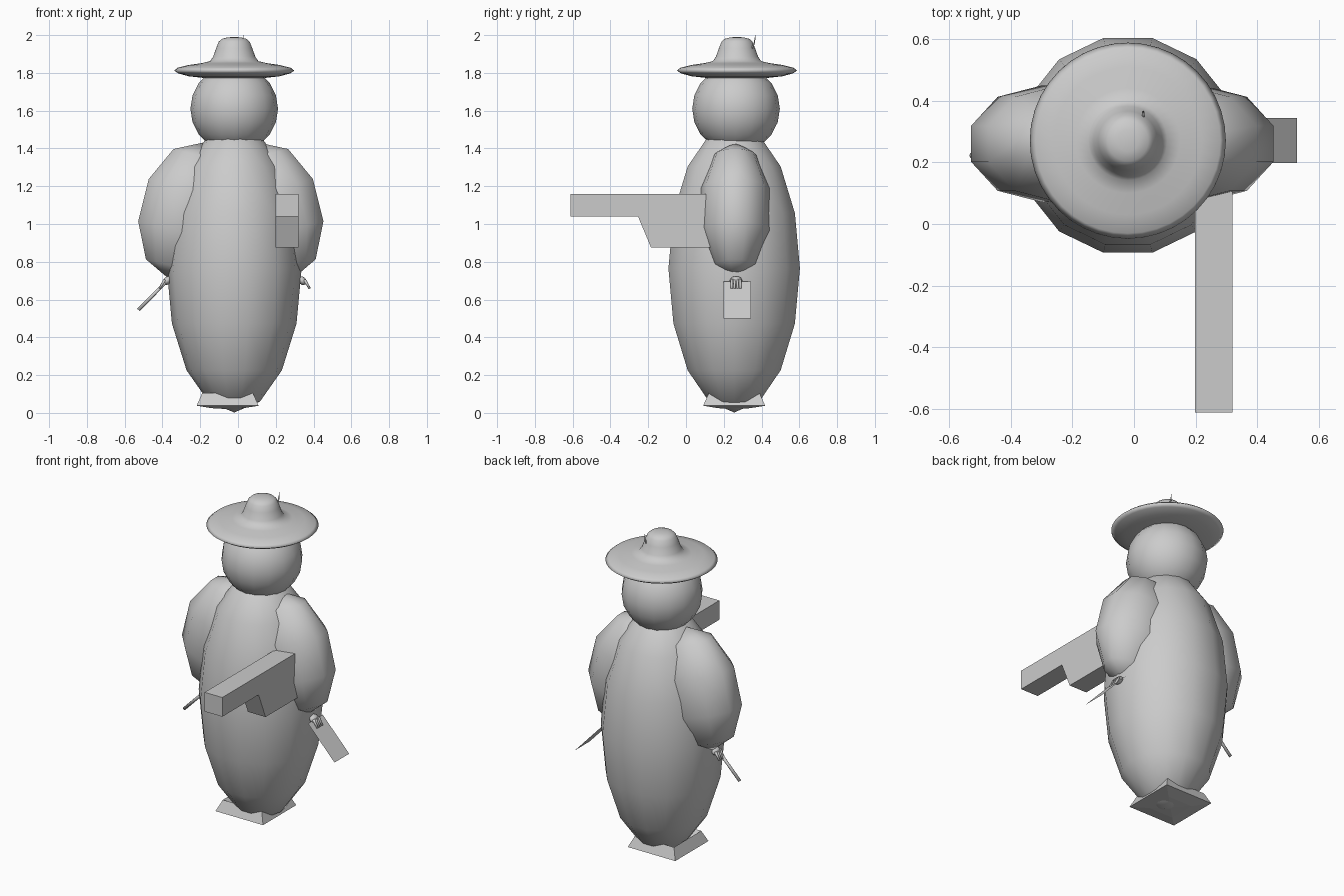
import bpy, bmesh, math
from mathutils import Vector

if "Cube" in bpy.data.objects:
    bpy.data.objects.remove(bpy.data.objects["Cube"])


def finish(name, bm, smooth=True):
    bmesh.ops.recalc_face_normals(bm, faces=bm.faces)
    me = bpy.data.meshes.new(name)
    bm.to_mesh(me)
    bm.free()
    ob = bpy.data.objects.new(name, me)
    bpy.context.collection.objects.link(ob)
    for p in me.polygons:
        p.use_smooth = smooth
    return ob


def ball(name, loc, radii, segs, rings, tilt=0, spin=0):
    bm = bmesh.new()
    bmesh.ops.create_uvsphere(bm, u_segments=segs, v_segments=rings, radius=1)
    for v in bm.verts:
        a, x, y = spin, v.co.x, v.co.y
        v.co = (x * math.cos(a) - y * math.sin(a), x * math.sin(a) + y * math.cos(a), v.co.z)
    bmesh.ops.scale(bm, vec=radii, verts=bm.verts)
    ob = finish(name, bm)
    ob.location = loc
    ob.rotation_euler = (0, tilt, 0)
    return ob


def lathe(name, profile, loc, segs, start=0.0, smooth=True):
    bm = bmesh.new()
    rows = []
    for r, z in profile:
        n = 1 if r == 0 else segs
        rows.append([bm.verts.new((r * math.cos(start + 2 * math.pi * i / segs),
                                   r * math.sin(start + 2 * math.pi * i / segs), z))
                     for i in range(n)])
    for a, b in zip(rows, rows[1:]):
        for i in range(segs):
            j = (i + 1) % segs
            ring = [a[i % len(a)], a[j % len(a)], b[j % len(b)], b[i % len(b)]]
            bm.faces.new(list(dict.fromkeys(ring)))
    ob = finish(name, bm, smooth)
    ob.location = loc
    return ob


def rod(name, p, q, r1, r2, segs=8):
    p, q = Vector(p), Vector(q)
    bm = bmesh.new()
    bmesh.ops.create_cone(bm, cap_ends=True, segments=segs, radius1=r1, radius2=r2,
                          depth=(q - p).length)
    ob = finish(name, bm)
    ob.location = (p + q) / 2
    ob.rotation_mode = 'QUATERNION'
    ob.rotation_quaternion = (q - p).to_track_quat('Z', 'Y')
    return ob


# body and head
ball("body", (-0.02, 0.255, 0.765), (0.357, 0.357, 0.763), 14, 8, spin=math.pi / 2)
ball("head", (-0.02, 0.265, 1.61), (0.232, 0.232, 0.232), 16, 10)

# upper arms, leaning inward at the top
for side, cx in ((-1, -0.275), (1, 0.199)):
    ball("arm_left" if side < 0 else "arm_right", (cx, 0.26, 1.07),
         (0.257, 0.198, 0.372), 10, 5, tilt=-side * math.radians(14))

# hat: rounded brim and flared crown in one turned profile
lathe("hat", [(0, 1.775), (0.15, 1.772), (0.24, 1.782), (0.295, 1.797), (0.318, 1.812),
              (0.30, 1.827), (0.24, 1.842), (0.17, 1.852), (0.128, 1.862), (0.112, 1.885),
              (0.096, 1.93), (0.082, 1.965), (0.066, 1.98), (0.035, 1.988), (0, 1.99)],
      (-0.02, 0.27, 0), 40)

# feather in the hat
rod("feather_base", (0.03, 0.335, 1.90), (0.03, 0.362, 1.96), 0.005, 0.004, 6)
rod("feather_tip", (0.03, 0.362, 1.955), (0.03, 0.367, 2.0), 0.004, 0.0005, 6)

# blocky gun-shaped slab pushed out of the right arm
outline = [(-0.612, 1.04), (-0.254, 1.04), (-0.185, 0.875), (0.16, 0.875),
           (0.16, 1.16), (-0.612, 1.16)]
bm = bmesh.new()
face = bm.faces.new([bm.verts.new((0.198, y, z)) for y, z in outline])
ext = bmesh.ops.extrude_face_region(bm, geom=[face])
bmesh.ops.translate(bm, vec=(0.122, 0, 0),
                    verts=[g for g in ext["geom"] if isinstance(g, bmesh.types.BMVert)])
bm.faces.ensure_lookup_table()
if not any(all(abs(v.co.x - 0.198) < 1e-5 for v in f.verts) for f in bm.faces):
    bm.faces.new([v for v in bm.verts if abs(v.co.x - 0.198) < 1e-5])
finish("gun_block", bm, False)

# flat card held by the right hand
bm = bmesh.new()
bm.faces.new([bm.verts.new(c) for c in ((0.345, 0.198, 0.695), (0.345, 0.343, 0.695),
                                        (0.528, 0.343, 0.50), (0.528, 0.198, 0.50))])
finish("card", bm, False)

# stick held by the left hand
rod("stick", (-0.36, 0.222, 0.715), (-0.527, 0.222, 0.545), 0.009, 0.009, 10)

# small hands with four fingers
for side, cx, cy in ((-1, -0.375, 0.24), (1, 0.34, 0.265)):
    label = "left" if side < 0 else "right"
    ball("palm_" + label, (cx, cy, 0.70), (0.028, 0.034, 0.02), 10, 6,
         tilt=side * math.radians(45))
    for i in range(4):
        y = cy + (i - 1.5) * 0.015
        rod("finger_%s_%d" % (label, i + 1), (cx + side * 0.012, y, 0.705),
            (cx + side * 0.04, y, 0.658), 0.008, 0.006)

# four-cornered foot pad with raised corners
lathe("foot_pad", [(0, 0.02), (0.12, 0.025), (0.232, 0.038), (0.19, 0.105), (0.12, 0.05), (0, 0.05)],
      (-0.055, 0.255, 0), 4, math.pi / 4, False)
